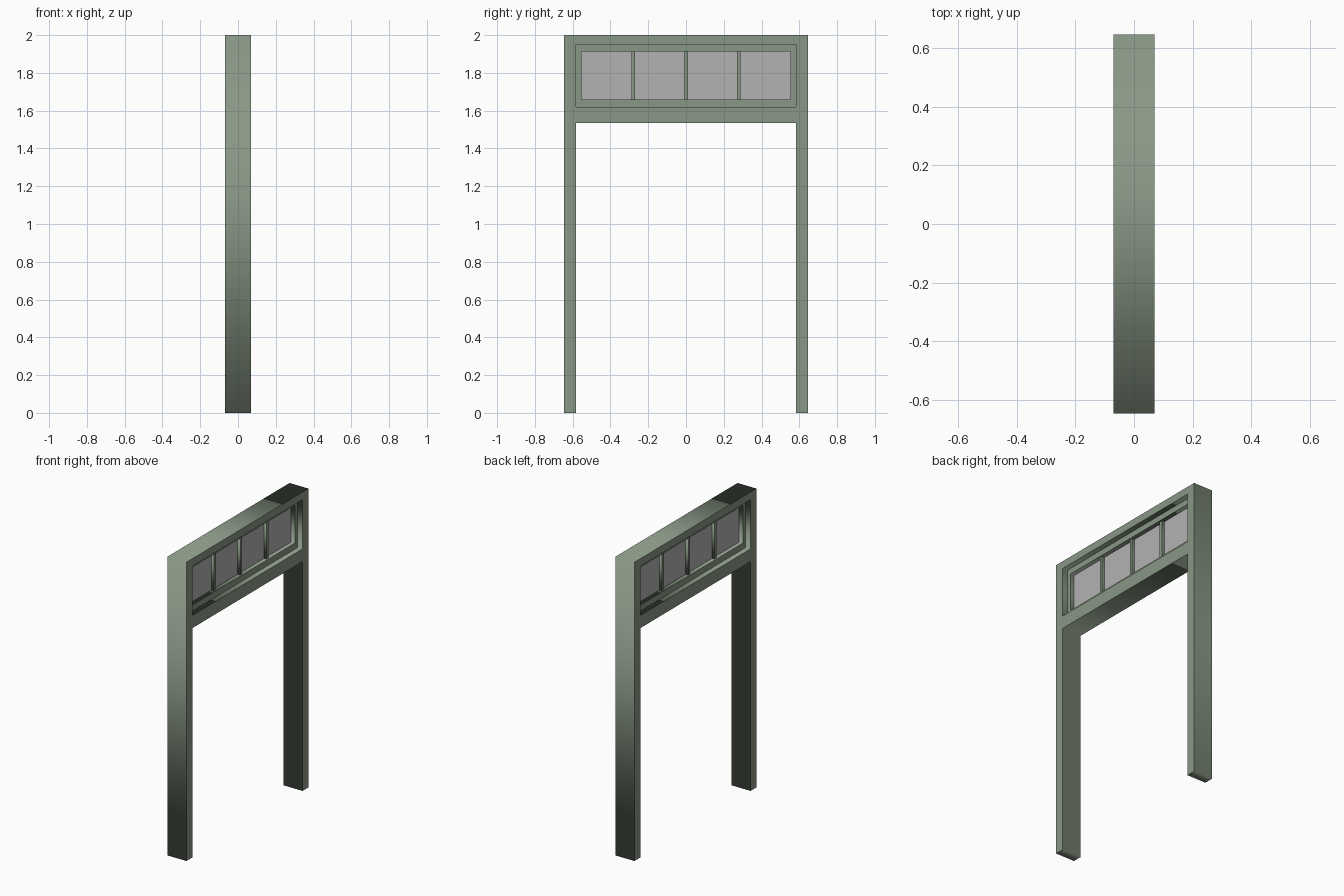
import bpy, math
from mathutils import Matrix

if "Cube" in bpy.data.objects:
    bpy.data.objects.remove(bpy.data.objects["Cube"])


def material(name, rgb):
    m = bpy.data.materials.new(name)
    m.diffuse_color = (*rgb, 1)
    m.use_nodes = True
    m.node_tree.nodes["Principled BSDF"].inputs["Base Color"].default_value = m.diffuse_color
    return m


GREEN = material("sage green paint", (0.25, 0.31, 0.235))
GLASS = material("grey glass", (0.45, 0.45, 0.45))


def rect(y0, y1, z0, z1):
    return [(y0, z0), (y1, z0), (y1, z1), (y0, z1)]


def slab(name, outlines, half_depth, mat):
    """Flat profile in the y-z plane (later outlines are holes), extruded along x."""
    cu = bpy.data.curves.new(name, 'CURVE')
    cu.dimensions = '2D'
    cu.fill_mode = 'BOTH'
    cu.extrude = half_depth
    for pts in outlines:
        sp = cu.splines.new('POLY')
        sp.points.add(len(pts) - 1)
        for p, (y, z) in zip(sp.points, pts):
            p.co = (y, z, 0, 1)
        sp.use_cyclic_u = True
    ob = bpy.data.objects.new(name, cu)
    bpy.context.collection.objects.link(ob)
    bpy.ops.object.select_all(action='DESELECT')
    ob.select_set(True)
    bpy.context.view_layer.objects.active = ob
    bpy.ops.object.convert(target='MESH')
    ob = bpy.context.object
    # local x -> y, local y -> z, extrusion -> x
    ob.data.transform(Matrix.Rotation(math.pi / 2, 4, 'Z') @ Matrix.Rotation(math.pi / 2, 4, 'X'))
    ob.data.materials.clear()
    ob.data.materials.append(mat)
    return ob


OUT, INN = 0.645, 0.583            # jamb outer and inner faces
SASH_Y, PANE0, PANE1 = 0.554, 1.66, 1.912

# Door frame: two jambs, head and transom bar, with the fanlight opening
slab("door_frame", [
    [(-OUT, 0), (-INN, 0), (-INN, 1.535), (INN, 1.535),
     (INN, 0), (OUT, 0), (OUT, 2), (-OUT, 2)],
    rect(-INN, INN, 1.62, 1.95)], 0.07, GREEN)

# Recessed window sash
slab("transom_sash", [rect(-INN, INN, 1.62, 1.95),
                      rect(-SASH_Y, SASH_Y, PANE0, PANE1)], 0.034, GREEN)

# Glazing bars
for i in (-1, 0, 1):
    y = i * 0.279
    slab(f"glazing_bar_{i + 2}", [rect(y - 0.01, y + 0.01, PANE0, PANE1)], 0.024, GREEN)

# Glass pane
slab("glass", [rect(-SASH_Y, SASH_Y, PANE0, PANE1)], 0.005, GLASS)
